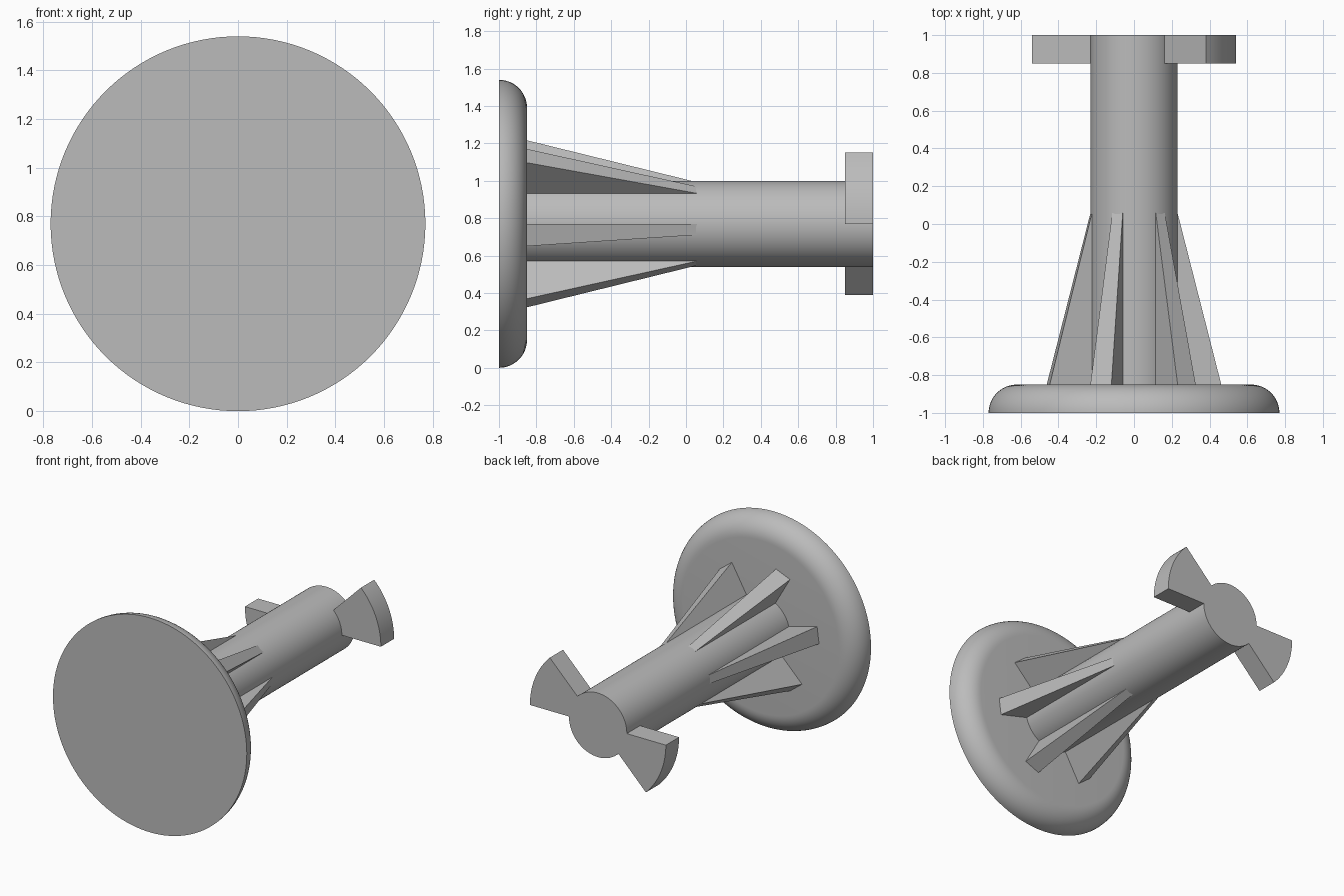
import bpy, bmesh
from math import sin, cos, pi, radians

cube = bpy.data.objects.get("Cube")
if cube:
    bpy.data.objects.remove(cube, do_unlink=True)

AXIS_Z = 0.77      # height of the shared centre line
SHAFT_R = 0.23
DISC_R = 0.77
DISC_BACK = -0.85

grey = bpy.data.materials.new("plain_grey")
grey.use_nodes = True
COLOUR = (0.5, 0.5, 0.5, 1)
grey.diffuse_color = COLOUR
grey.node_tree.nodes["Principled BSDF"].inputs["Base Color"].default_value = COLOUR


def finish(name, bm, smooth=True):
    bmesh.ops.recalc_face_normals(bm, faces=bm.faces[:])
    mesh = bpy.data.meshes.new(name)
    bm.to_mesh(mesh)
    bm.free()
    mesh.materials.append(grey)
    obj = bpy.data.objects.new(name, mesh)
    bpy.context.collection.objects.link(obj)
    if smooth:
        bpy.ops.object.select_all(action="DESELECT")
        obj.select_set(True)
        bpy.context.view_layer.objects.active = obj
        bpy.ops.object.shade_smooth_by_angle(angle=radians(30))
    return obj


def polar(r, angle, y):
    return (r * cos(angle), y, AXIS_Z + r * sin(angle))


def loft(bm, rings):
    """Skin a list of equal-length closed rings and cap both ends."""
    loops = [[bm.verts.new(p) for p in ring] for ring in rings]
    n = len(loops[0])
    for a, b in zip(loops, loops[1:]):
        for i in range(n):
            j = (i + 1) % n
            bm.faces.new((a[i], a[j], b[j], b[i]))
    bm.faces.new(loops[0])
    bm.faces.new(loops[-1])


def turned(name, profile, sides):
    bm = bmesh.new()
    loft(bm, [[polar(r, 2 * pi * i / sides, y) for i in range(sides)]
              for r, y in profile])
    return finish(name, bm)


def sector(r_in, r_out, start, sweep, y, steps):
    angles = [radians(start + sweep * i / steps) for i in range(steps + 1)]
    return ([polar(r_out, a, y) for a in angles]
            + [polar(r_in, a, y) for a in reversed(angles)])


# Round base disc with a quarter-round back rim
fillet = 0.15
rim = [(DISC_R - fillet + fillet * cos(t), -1 + fillet * sin(t))
       for t in [pi / 2 * i / 12 for i in range(13)]]
turned("base_disc", rim, 128)

# Long cylindrical shaft
turned("shaft", [(SHAFT_R, DISC_BACK - 0.02), (SHAFT_R, 1)], 96)

# Six tapering wedge fins around the shaft
for k in range(6):
    bm = bmesh.new()
    start = -15 + 60 * k
    loft(bm, [sector(0.12, 0.462, start, 15, DISC_BACK, 1),
              sector(0.12, SHAFT_R, start, 15, 0.06, 1)])
    finish(f"fin_{k + 1}", bm, smooth=False)

# Two opposite locking tabs at the back end
for name, start in (("left_tab", 0), ("right_tab", 180)):
    bm = bmesh.new()
    loft(bm, [sector(SHAFT_R - 0.01, 0.54, start, 45, y, 16) for y in (0.85, 1)])
    finish(name, bm)
